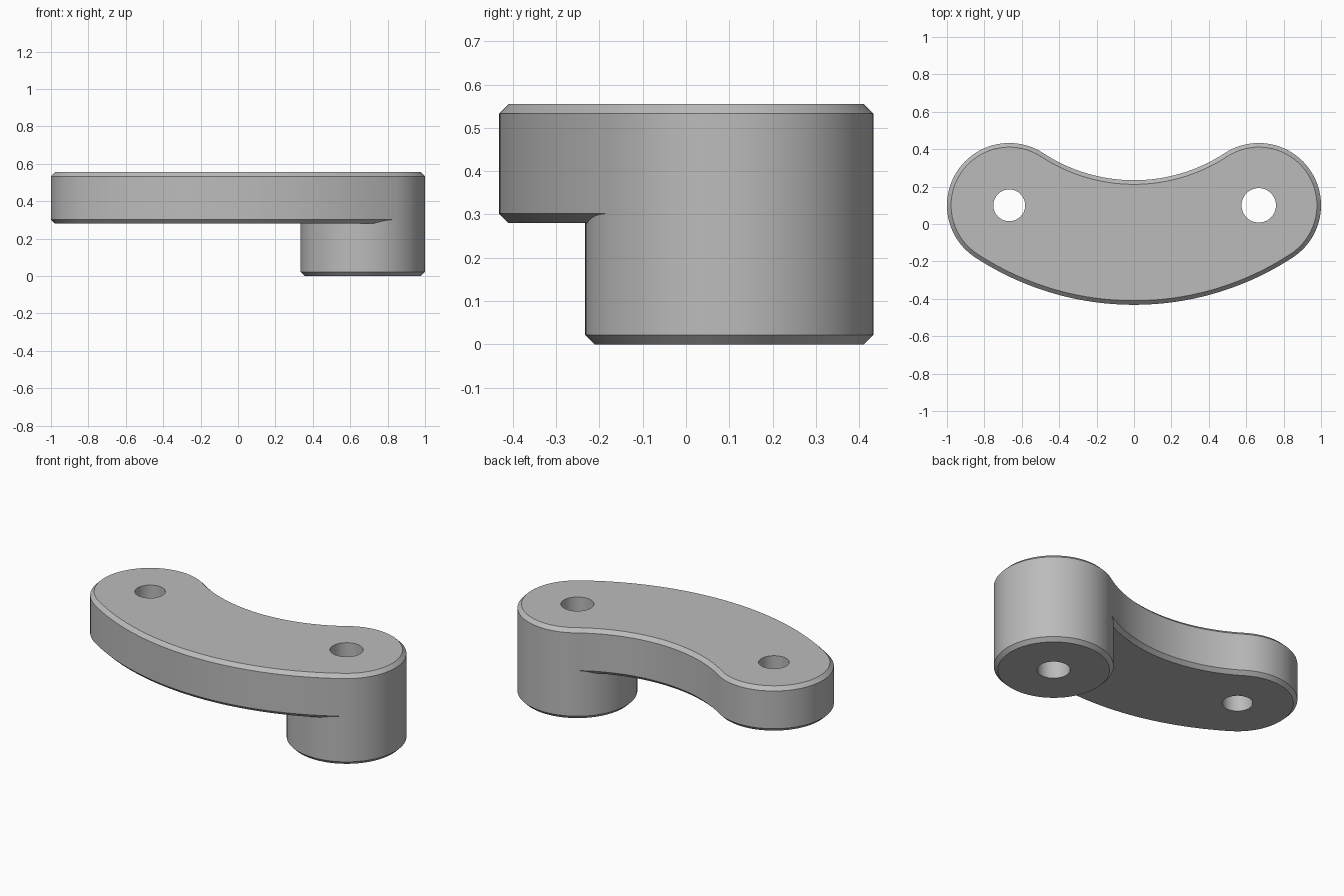
import bpy, bmesh
from math import pi, sin, cos, atan2, hypot

if "Cube" in bpy.data.objects:
    bpy.data.objects.remove(bpy.data.objects["Cube"], do_unlink=True)

# Main dimensions
PIN_X, PIN_Y, HALF = 0.667, 0.1, 0.333
BEND_Y = 1.118
BEND_R = hypot(PIN_X, BEND_Y - PIN_Y)
SWING = atan2(PIN_X, BEND_Y - PIN_Y)
CHAMFER, PLATE_LOW, TOP = 0.022, 0.28, 0.555
CAP = 48

grey = bpy.data.materials.new("grey metal")
grey.use_nodes = True
colour = (0.5, 0.5, 0.5, 1)
grey.diffuse_color = colour
grey.node_tree.nodes["Principled BSDF"].inputs["Base Color"].default_value = colour


def arc(cx, cy, r, start, end, steps):
    return [(cx + r * cos(start + (end - start) * i / steps),
             cy + r * sin(start + (end - start) * i / steps)) for i in range(steps)]


def circle(x, r, start=0.0, steps=2 * CAP):
    return arc(x, PIN_Y, r, start, start + 2 * pi, steps)


def curved_slot(half):
    """Bent bar outline with round ends, half its width to each side."""
    a, b = -pi / 2 - SWING, -pi / 2 + SWING
    return (arc(0, BEND_Y, BEND_R + half, a, b, CAP)
            + arc(PIN_X, PIN_Y, half, b, b + pi, CAP)
            + arc(0, BEND_Y, BEND_R - half, b, a, CAP)
            + arc(-PIN_X, PIN_Y, half, a + pi, a + 2 * pi, CAP))


def boss_outline(half):
    return circle(PIN_X, half, -pi / 2 + SWING)


def wall(bm, rings):
    """Stack outlines (points, z) into a wall; return the end loops of edges."""
    rows = [[bm.verts.new((x, y, z)) for x, y in pts] for pts, z in rings]
    for low, high in zip(rows, rows[1:]):
        for i in range(len(low)):
            j = (i + 1) % len(low)
            bm.faces.new((low[i], low[j], high[j], high[i]))
    return [[bm.edges.get((row[i - 1], row[i])) for i in range(len(row))]
            for row in (rows[0], rows[-1])]


def bored_solid(name, outer, bores, z0, z1):
    bm = bmesh.new()
    loops = [wall(bm, outer)]
    loops += [wall(bm, [(circle(x, r), z0), (circle(x, r), z1)]) for x, r in bores]
    # Flat ends around the bores
    for end, up in ((0, -1), (1, 1)):
        edges = [e for pair in loops for e in pair[end]]
        bmesh.ops.triangle_fill(bm, edges=edges, use_beauty=True, normal=(0, 0, up))
    bmesh.ops.recalc_face_normals(bm, faces=bm.faces)
    mesh = bpy.data.meshes.new(name)
    bm.to_mesh(mesh)
    bm.free()
    mesh.materials.append(grey)
    obj = bpy.data.objects.new(name, mesh)
    bpy.context.collection.objects.link(obj)
    bpy.ops.object.select_all(action="DESELECT")
    obj.select_set(True)
    bpy.context.view_layer.objects.active = obj
    bpy.ops.object.shade_smooth_by_angle(angle=pi / 6)
    return obj


SMALL_BORE, LARGE_BORE = (-PIN_X, 0.085), (PIN_X, 0.092)
slim = HALF - CHAMFER

# Curved arm, chamfered above and below
bored_solid("curved_arm", [
    (curved_slot(slim), PLATE_LOW), (curved_slot(HALF), PLATE_LOW + CHAMFER),
    (curved_slot(HALF), TOP - CHAMFER), (curved_slot(slim), TOP)],
    [SMALL_BORE, LARGE_BORE], PLATE_LOW, TOP)

# Boss under the left end, chamfered at its foot
bored_solid("pivot_boss", [
    (boss_outline(slim), 0), (boss_outline(HALF), CHAMFER),
    (boss_outline(HALF), PLATE_LOW + CHAMFER)],
    [LARGE_BORE], 0, PLATE_LOW + CHAMFER)
